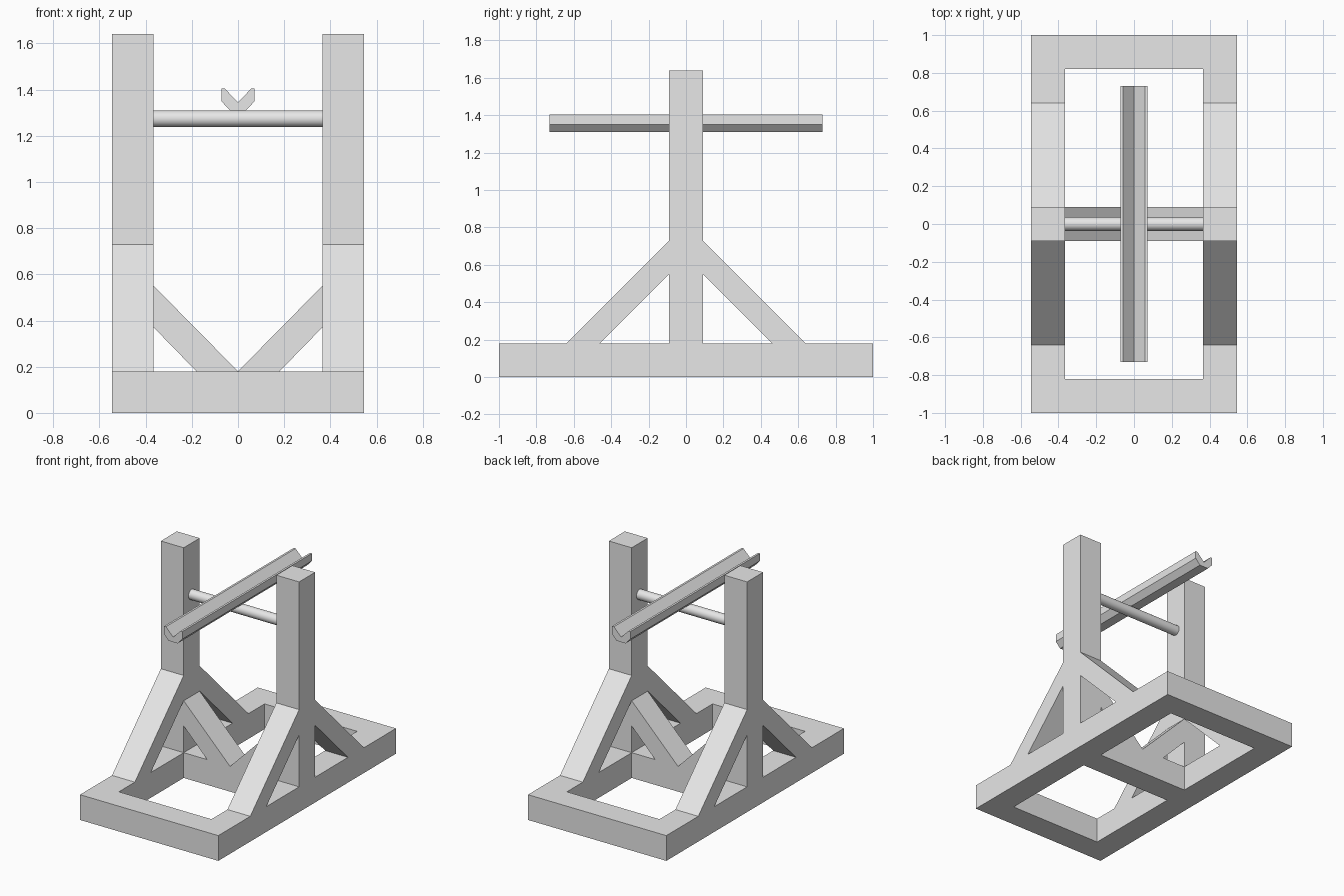
import bpy
import bmesh
from math import radians
from mathutils import Vector

if "Cube" in bpy.data.objects:
    bpy.data.objects.remove(bpy.data.objects["Cube"], do_unlink=True)

# Main dimensions
W, L, T = 0.545, 1.0, 0.18      # half width, half length, timber thickness
H = 1.64                        # post height
IN = W - T                      # inner half width
HALF = T / 2

grey = bpy.data.materials.new("plain grey")
grey.use_nodes = True
grey.diffuse_color = (0.8, 0.8, 0.8, 1)
grey.node_tree.nodes["Principled BSDF"].inputs["Base Color"].default_value = (0.8, 0.8, 0.8, 1)


def prism(name, profile, axis, start, end):
    """Extrude a profile along x or y; profile points are (other axis, z)."""
    def place(p, d):
        return Vector((d, p[0], p[1])) if axis == "x" else Vector((p[0], d, p[1]))
    bm = bmesh.new()
    face = bm.faces.new([bm.verts.new(place(p, start)) for p in profile])
    grown = bmesh.ops.extrude_face_region(bm, geom=[face])["geom"]
    shift = place((0, 0), end - start)
    bmesh.ops.translate(bm, vec=shift, verts=[v for v in grown if isinstance(v, bmesh.types.BMVert)])
    bmesh.ops.recalc_face_normals(bm, faces=bm.faces)
    mesh = bpy.data.meshes.new(name)
    bm.to_mesh(mesh)
    bm.free()
    mesh.materials.append(grey)
    obj = bpy.data.objects.new(name, mesh)
    bpy.context.collection.objects.link(obj)
    return obj


def box(name, x, y, z):
    return prism(name, [(x[0], z[0]), (x[1], z[0]), (x[1], z[1]), (x[0], z[1])], "y", *y)


# Base frame
for label, y in (("front", -L + HALF), ("middle", 0), ("back", L - HALF)):
    box(label + "_base_beam", (-IN, IN), (y - HALF, y + HALF), (0, T))

for side, s in (("left", 1), ("right", -1)):
    x = sorted((s * IN, s * W))
    box(side + "_base_rail", x, (-L, L), (0, T))
    box(side + "_post", x, (-HALF, HALF), (T, H))

    # Diagonal braces along the rails
    for end, e in (("front", -1), ("back", 1)):
        brace = [(e * HALF, 0.73), (e * 0.64, T), (e * 0.46, T), (e * HALF, 0.55)]
        prism(f"{side}_{end}_brace", brace, "x", *x)

    # Diagonal brace down to the middle beam
    inner = [(s * IN, 0.55), (0, T), (s * T, T), (s * IN, 0.37)]
    prism(side + "_inner_brace", inner, "y", -HALF, HALF)

# Round axle between the posts
bpy.ops.mesh.primitive_cylinder_add(vertices=32, radius=0.036, depth=2 * IN,
                                    location=(0, 0, 1.274), rotation=(0, radians(90), 0))
axle = bpy.context.object
axle.name = "axle"
axle.data.materials.append(grey)
bpy.ops.object.shade_smooth_by_angle()

# Grooved trough resting on the axle
half_trough = [(0.035, 1.31), (0.072, 1.35), (0.072, 1.404), (0.057, 1.404)]
trough = half_trough + [(0, 1.345)] + [(-x, z) for x, z in reversed(half_trough)]
prism("trough", trough, "y", -0.73, 0.73)
